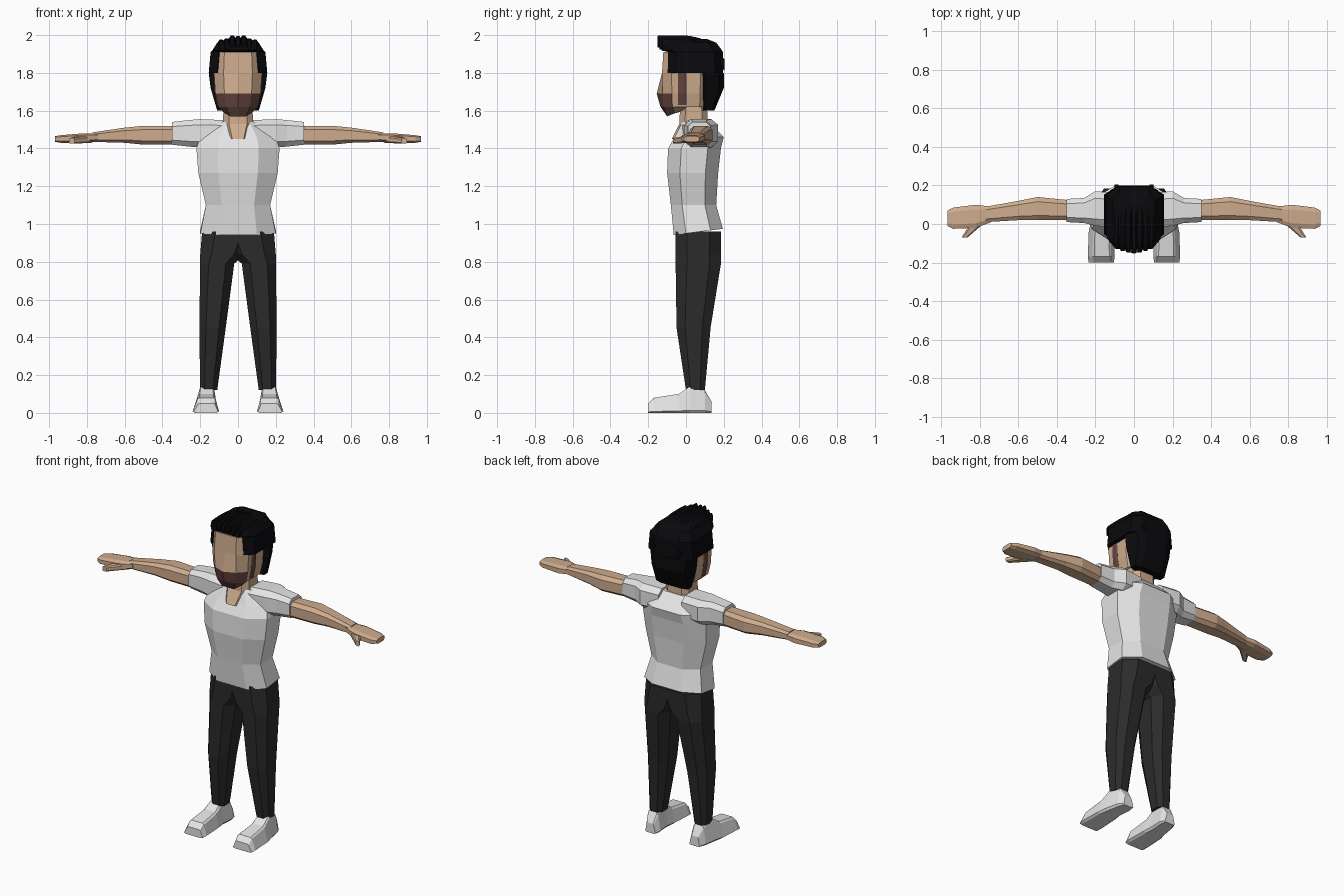
import bpy
import bmesh

default_cube = bpy.data.objects.get("Cube")
if default_cube:
    bpy.data.objects.remove(default_cube, do_unlink=True)


def make_material(name, *colour):
    material = bpy.data.materials.new(name)
    material.use_nodes = True
    material.diffuse_color = (*colour, 1)
    shader = material.node_tree.nodes["Principled BSDF"]
    shader.inputs["Base Color"].default_value = (*colour, 1)
    shader.inputs["Roughness"].default_value = .9
    return material


skin = make_material("skin", .62, .41, .27)
beard = make_material("beard_brown", .13, .06, .05)
hair = make_material("hair_black", .003, .003, .004)
white = make_material("cloth_white", .78, .78, .78)
charcoal = make_material("trouser_charcoal", .024, .024, .024)


def section(axis, station, corner):
    """Box outline with cut corners and a centre point front and back."""
    along, centre_a, centre_b, radius_a, radius_b = station
    quarter = [(0, 1), (corner, 1), (1, corner)]
    right = quarter + [(a, -b) for a, b in reversed(quarter)]
    outline = right + [(-a, b) for a, b in right[-2:0:-1]]
    ring = []
    for a, b in outline:
        point = [centre_a + a * radius_a, centre_b + b * radius_b]
        point.insert("xyz".index(axis), along)
        ring.append(point)
    return ring


def loft(name, materials, axis, stations, corner=.6, warp=None, rule=None, side=1):
    """Skin the sections along an axis into one closed, flat-shaded part."""
    mesh = bpy.data.meshes.new(name)
    bm = bmesh.new()
    rings = []
    for station in stations:
        points = section(axis, station, corner)
        if warp:
            points = [warp(*point) for point in points]
        rings.append([bm.verts.new((side * x, y, z)) for x, y, z in points])
    for lower, upper in zip(rings, rings[1:]):
        for i in range(len(lower)):
            bm.faces.new((lower[i - 1], lower[i], upper[i], upper[i - 1]))
    bm.faces.new(rings[0])
    bm.faces.new(rings[-1])
    bmesh.ops.recalc_face_normals(bm, faces=bm.faces)
    if rule:
        for face in bm.faces:
            face.material_index = rule(face.calc_center_median())
    bm.to_mesh(mesh)
    bm.free()
    for material in materials:
        mesh.materials.append(material)
    bpy.context.collection.objects.link(bpy.data.objects.new(name, mesh))


def pair(name, material, axis, stations, corner=.6, warp=None):
    for prefix, side in (("left_", 1), ("right_", -1)):
        loft(prefix + name, [material], axis, stations, corner, warp, side=side)


# Shirt: the hem rises toward the back
def raise_hem(x, y, z):
    return x, y, z + y / 8 if z < 1 else z


loft("shirt_body", [white], "z", [
    (.95, 0, .065, .2, .13),
    (1.1, 0, .04, .17, .12),
    (1.27, 0, .035, .21, .135),
    (1.4, 0, .045, .22, .14),
    (1.46, 0, .07, .2, .13),
    (1.54, 0, .05, .12, .07),
], corner=.5, warp=raise_hem)

# Sleeves, arms, hands and thumbs
pair("sleeve", white, "x", [
    (.08, .07, 1.48, .09, .07),
    (.2, .08, 1.48, .09, .075),
    (.26, .07, 1.48, .065, .07),
    (.35, .07, 1.48, .06, .06),
])
pair("arm", skin, "x", [
    (.3, .07, 1.47, .05, .05),
    (.5, .08, 1.47, .06, .05),
    (.6, .07, 1.47, .05, .04),
    (.77, .05, 1.46, .04, .025),
])
pair("hand", skin, "x", [
    (.74, .05, 1.46, .04, .02),
    (.82, .04, 1.455, .06, .025),
    (.94, .03, 1.45, .055, .02),
    (.97, .03, 1.45, .04, .015),
])
pair("thumb", skin, "y", [
    (.02, .8, 1.45, .04, .02),
    (-.07, .88, 1.44, .015, .015),
])

# Trouser legs overlap at the hips
pair("trouser_leg", charcoal, "z", [
    (.96, .05, .065, .14, .12),
    (.84, .08, .065, .12, .12),
    (.79, .11, .065, .09, .12),
    (.45, .135, .04, .07, .09),
    (.12, .155, .05, .045, .05),
], corner=.5)


# Shoes: flat sole, upper narrowed toward the foot
def narrow_upper(x, y, z):
    foot = .16
    return foot + (x - foot) * (.7 if z > .04 else 1), y, z


heel_to_toe = [(.135, .03, .035), (.1, .06, .05), (.02, .07, .055),
               (-.04, .05, .065), (-.17, .04, .07), (-.2, .025, .065)]
pair("shoe", white, "y", [(y, .17 - max(y, 0) / 8, half, width, half)
                          for y, half, width in heel_to_toe],
     corner=.8, warp=narrow_upper)

# Neck, with the neckline just proud of the shirt
loft("neck", [skin], "z", [
    (1.45, 0, .02, .05, .095),
    (1.53, 0, .04, .08, .075),
    (1.66, 0, .04, .075, .07),
])


# Head: nose ridge on the centre line, jaw rising toward the neck
def shape_face(x, y, z):
    if z < 1.6:
        z += (y + .1) * .4
    elif x == 0 and y < 0 and z < 1.75:
        y -= .03 if z > 1.65 else .015
    return x, y, z


def beard_area(centre):
    return int(centre.z < 1.68 and centre.y < -.05)


loft("head", [skin, beard], "z", [
    (1.57, 0, 0, .07, .1),
    (1.62, 0, 0, .105, .12),
    (1.69, 0, 0, .12, .125),
    (1.8, 0, 0, .127, .127),
    (1.91, 0, 0, .12, .12),
], warp=shape_face, rule=beard_area)
pair("sideburn", beard, "z", [
    (1.63, .1, -.02, .012, .022),
    (1.69, .115, -.02, .01, .022),
    (1.81, .12, -.02, .012, .022),
])


# Hair: rounded behind, with a fringe above the forehead
def round_back(x, y, z):
    return x * (.8 if y > .16 else 1), y, z


loft("hair_cap", [hair], "z", [
    (1.8, 0, .05, .155, .147),
    (1.91, 0, .05, .145, .145),
    (1.92, 0, .03, .135, .16),
    (1.96, 0, .02, .11, .14),
    (1.98, 0, .01, .06, .1),
], corner=.7, warp=round_back)
loft("hair_back", [hair], "z", [
    (1.6, 0, .12, .11, .03),
    (1.72, 0, .14, .145, .06),
    (1.8, 0, .14, .155, .06),
], warp=round_back)

# Tufts combed back over the crown, lower toward the sides
tufts, steps = 7, 6
for tuft in range(tufts):
    x = (tuft - tufts // 2) * .03
    crown = 1.97 - 3 * x * x - .006 * (tuft % 2)
    strand = []
    for step in range(steps + 1):
        y = -.15 + 3 * x * x + step * .055
        half_width = .01 if step in (0, steps) else .02
        strand.append((y, x, crown - 2.5 * max(y, 0) ** 2, half_width, .03))
    loft("hair_tuft_" + str(tuft + 1), [hair], "y", strand, corner=.4)
